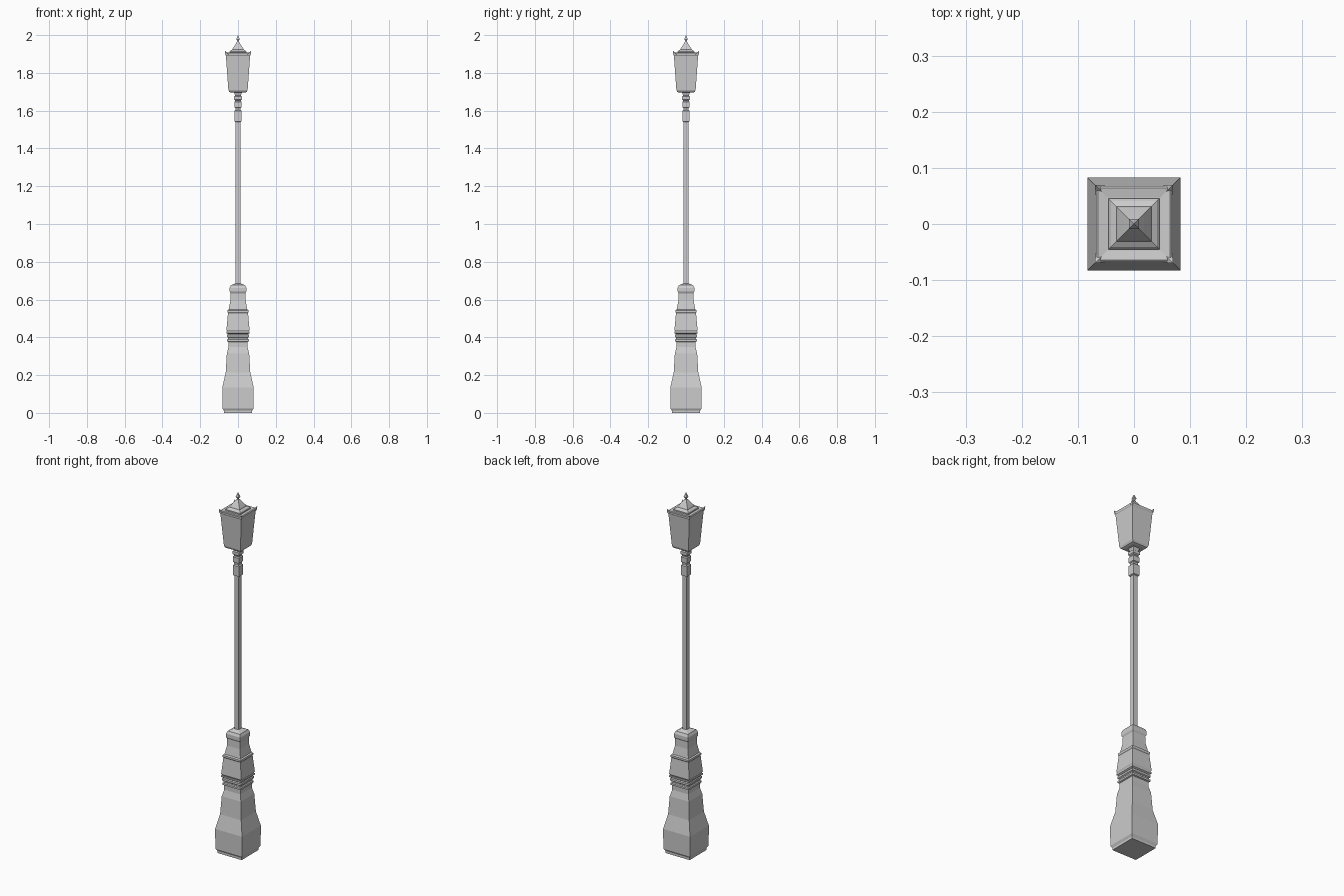
import bpy, bmesh
from mathutils import Vector


def square_loft(name, profile):
    """Stack square rings given as (half width, height) and cap both ends."""
    bm = bmesh.new()
    rings = []
    for r, z in profile:
        rings.append([bm.verts.new((x * r, y * r, z))
                      for x, y in ((-1, -1), (1, -1), (1, 1), (-1, 1))])
    for a, b in zip(rings, rings[1:]):
        for i in range(4):
            j = (i + 1) % 4
            bm.faces.new((a[i], a[j], b[j], b[i]))
    bm.faces.new(rings[0][::-1])
    bm.faces.new(rings[-1])
    return finish(name, bm)


def finish(name, bm):
    bmesh.ops.recalc_face_normals(bm, faces=bm.faces)
    mesh = bpy.data.meshes.new(name)
    bm.to_mesh(mesh)
    bm.free()
    ob = bpy.data.objects.new(name, mesh)
    bpy.context.collection.objects.link(ob)
    return ob


# Flared foot and lower pedestal
square_loft("pedestal_foot", [
    (.075, 0), (.075, .012), (.082, .024), (.083, .135), (.065, .215),
    (.059, .315), (.05, .35), (.05, .38)])

# Stacked mouldings between the two pedestal blocks
square_loft("pedestal_mouldings", [
    (.05, .375), (.057, .378), (.057, .388), (.052, .392), (.052, .398),
    (.058, .402), (.058, .413), (.053, .417), (.061, .422), (.061, .43)])

# Upper pedestal with its cap
square_loft("pedestal_upper", [
    (.056, .43), (.061, .44), (.053, .53), (.056, .535), (.056, .543),
    (.049, .548), (.04, .595), (.039, .633), (.044, .642), (.044, .662),
    (.037, .676), (.012, .686)])

# Slender post
square_loft("post", [(.0125, .67), (.0125, 1.56)])

# Collars below the lantern
square_loft("lantern_collar", [
    (.0125, 1.54), (.019, 1.543), (.019, 1.598), (.014, 1.603), (.014, 1.613),
    (.019, 1.617), (.019, 1.645), (.015, 1.65), (.015, 1.655), (.02, 1.66),
    (.02, 1.676), (.015, 1.68), (.02, 1.695), (.025, 1.702)])

# Tapered lantern body with rim
square_loft("lantern_body", [
    (.035, 1.695), (.046, 1.699), (.051, 1.71), (.064, 1.89), (.067, 1.895),
    (.068, 1.905), (.064, 1.908), (.047, 1.905)])

# Stepped pyramid roof
square_loft("lantern_roof", [
    (.045, 1.9), (.045, 1.912), (.041, 1.917), (.031, 1.923), (.029, 1.928),
    (.018, 1.945), (.009, 1.958), (.006, 1.964)])

# Finial
square_loft("finial", [
    (.005, 1.96), (.004, 1.968), (.009, 1.978), (.005, 1.988), (.001, 2.0)])

# Pointed ornaments on the four lantern corners
for sx in (-1, 1):
    for sy in (-1, 1):
        bm = bmesh.new()
        pts = [(.05, .05, 1.9), (.068, .05, 1.897), (.068, .068, 1.897),
               (.05, .068, 1.897), (.07, .07, 1.917)]
        v = [bm.verts.new(Vector((x * sx, y * sy, z))) for x, y, z in pts]
        bm.faces.new(v[:4])
        for i in range(4):
            bm.faces.new((v[i], v[(i + 1) % 4], v[4]))
        finish("corner_ornament", bm)
